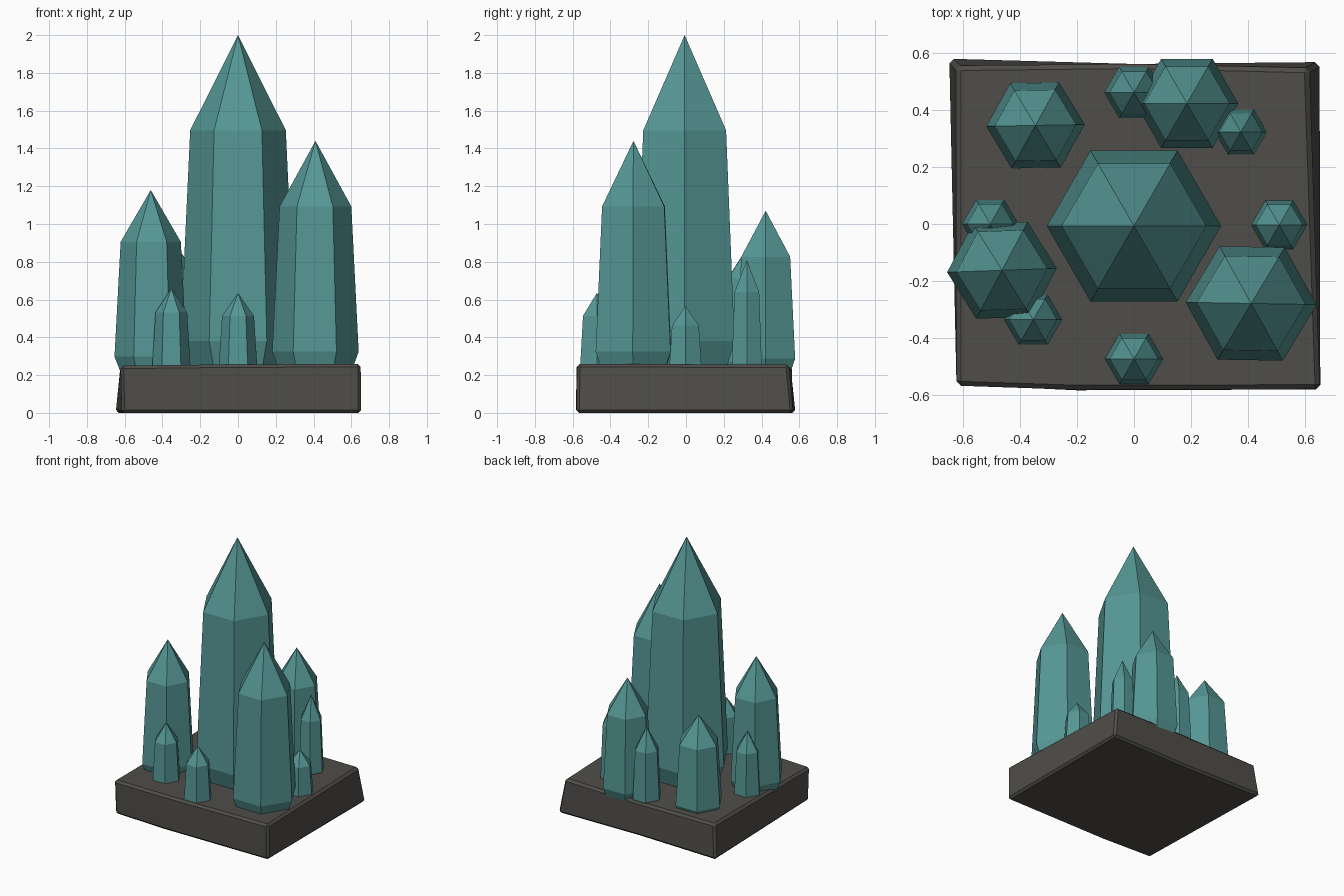
import bpy, bmesh, math

if "Cube" in bpy.data.objects:
    bpy.data.objects.remove(bpy.data.objects["Cube"])


def material(name, rgb):
    m = bpy.data.materials.new(name)
    m.diffuse_color = (*rgb, 1.0)
    m.use_nodes = True
    m.node_tree.nodes["Principled BSDF"].inputs["Base Color"].default_value = m.diffuse_color
    return m


TEAL = material("teal crystal", (0.09, 0.31, 0.30))
STONE = material("dark stone", (0.078, 0.075, 0.067))


def finish(bm, name, mat):
    bmesh.ops.recalc_face_normals(bm, faces=bm.faces)
    me = bpy.data.meshes.new(name)
    bm.to_mesh(me)
    bm.free()
    me.materials.append(mat)
    ob = bpy.data.objects.new(name, me)
    bpy.context.collection.objects.link(ob)
    return ob


def bridge(bm, lower, upper):
    n = len(lower)
    for i in range(n):
        j = (i + 1) % n
        bm.faces.new((lower[i], lower[j], upper[j], upper[i]))


# Rough stone slab: two uneven outlines joined, with chipped (bevelled) edges
bottom = [(-0.615, -0.562), (-0.20, -0.582), (0.652, -0.579),
          (0.652, 0.568), (0.0, 0.560), (-0.648, 0.580)]
top = [(-0.622, -0.566), (-0.20, -0.580), (0.650, -0.578),
       (0.612, 0.545), (0.0, 0.560), (-0.622, 0.553)]
top_z = [0.25, 0.255, 0.26, 0.255, 0.25, 0.25]
bm = bmesh.new()
low = [bm.verts.new((x, y, 0.0)) for x, y in bottom]
high = [bm.verts.new((x, y, z)) for (x, y), z in zip(top, top_z)]
bridge(bm, low, high)
bm.faces.new(low[::-1])
bm.faces.new(high)
slab = finish(bm, "stone_base", STONE)
bev = slab.modifiers.new("chipped edges", "BEVEL")
bev.width = 0.016
bev.segments = 1
bev.limit_method = "ANGLE"

# Crystals: six-sided, narrow foot, widest just above it, tapering to a point
ROOT = 0.20
PROFILE = [(0.0, 0.80), (0.10, 1.0), (0.72, 0.83)]  # height share, radius share


def crystal(name, x, y, radius, tip, turn=0.0):
    bm = bmesh.new()
    h = tip - ROOT
    rings = []
    for t, r in PROFILE:
        rings.append([bm.verts.new((
            x + radius * r * math.cos(math.radians(60 * k + turn)),
            y + radius * r * math.sin(math.radians(60 * k + turn)),
            ROOT + h * t)) for k in range(6)])
    for a, b in zip(rings, rings[1:]):
        bridge(bm, a, b)
    bm.faces.new(rings[0][::-1])
    point = bm.verts.new((x, y, tip))
    for k in range(6):
        bm.faces.new((rings[-1][k], rings[-1][(k + 1) % 6], point))
    finish(bm, name, TEAL)


crystal("main_crystal", 0.0, -0.007, 0.305, 2.0)
crystal("front_right_crystal", 0.41, -0.278, 0.229, 1.44, -1)
crystal("left_crystal", -0.462, -0.162, 0.192, 1.18, 2)
crystal("back_right_crystal", 0.185, 0.422, 0.180, 1.07)
crystal("back_left_crystal", -0.345, 0.345, 0.172, 0.91, 1)

small = [("front", 0.0, -0.472, 0.102, 0.635),
         ("front_left", -0.353, -0.335, 0.101, 0.66),
         ("left", -0.503, 0.0, 0.098, 0.70),
         ("back", 0.0, 0.46, 0.103, 0.77),
         ("back_right", 0.374, 0.322, 0.091, 0.81),
         ("right", 0.508, -0.003, 0.099, 0.565)]
for side, x, y, r, z in small:
    crystal(f"small_{side}_crystal", x, y, r, z)
